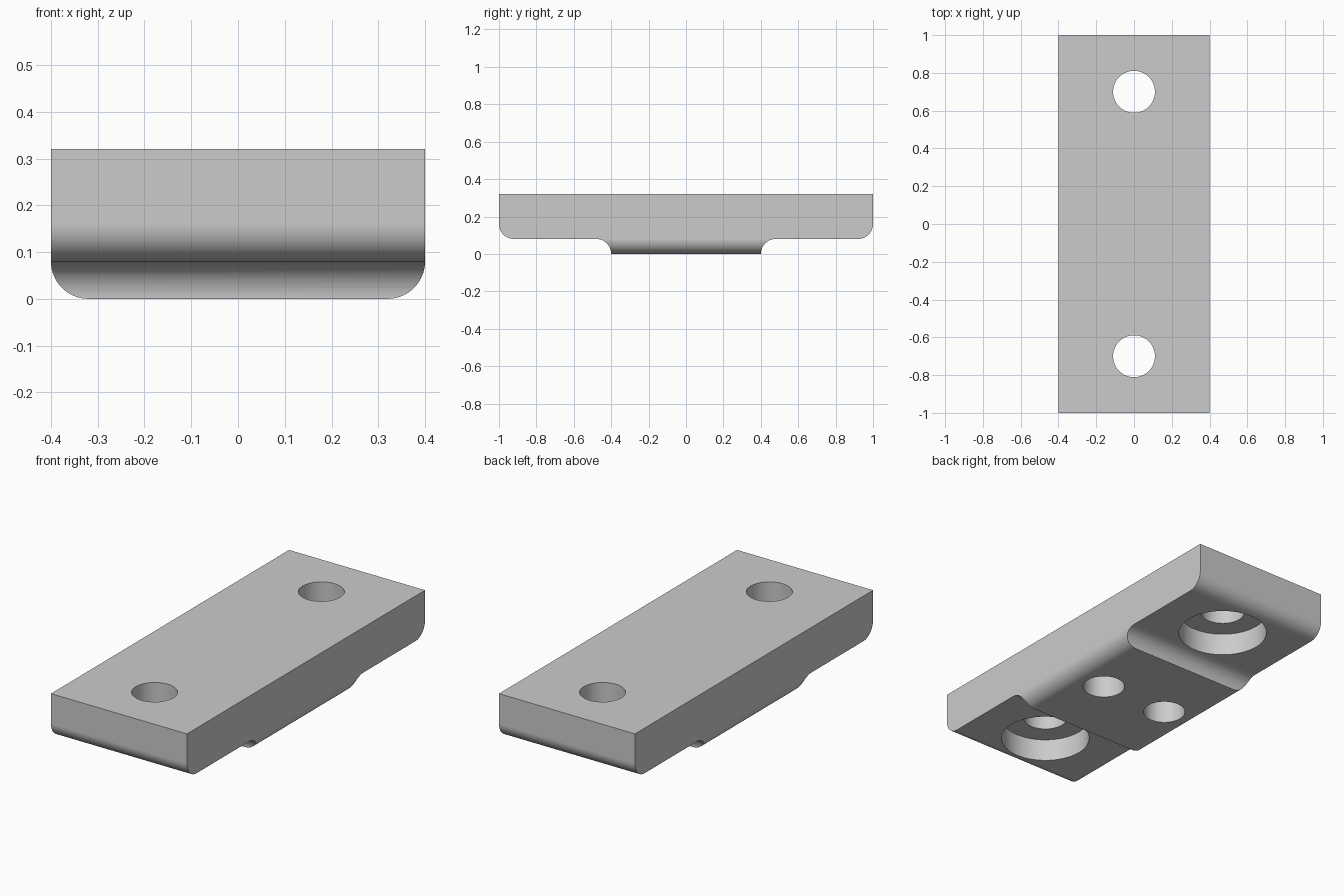
import bpy
import math
from mathutils import Vector

if "Cube" in bpy.data.objects:
    bpy.data.objects.remove(bpy.data.objects["Cube"])

TOP, STEP, HALF_W, HALF_L = 0.32, 0.08, 0.4, 1.0
R = 0.08          # fillet radius
PAD = 0.4         # half length of the raised pad

steel = bpy.data.materials.new("light grey metal")
steel.use_nodes = True
grey = (0.6, 0.6, 0.6, 1)
steel.diffuse_color = grey
steel.node_tree.nodes["Principled BSDF"].inputs["Base Color"].default_value = grey


def arc(cu, cz, start, end, n=16):
    """Points of a fillet, angles in degrees."""
    angles = [math.radians(start + (end - start) * i / n) for i in range(n + 1)]
    return [(cu + R * math.cos(a), cz + R * math.sin(a)) for a in angles]


def prism(name, half, place, depth):
    """Mirror a half outline, then extrude it symmetrically by depth."""
    outline = half + [(-u, z) for u, z in reversed(half)]
    n = len(outline)
    verts = [place(u, z, s * depth) for s in (-1, 1) for u, z in outline]
    faces = [tuple(range(n)), tuple(reversed(range(n, 2 * n)))]
    faces += [(i, i + n, (i + 1) % n + n, (i + 1) % n) for i in range(n)]
    mesh = bpy.data.meshes.new(name)
    mesh.from_pydata(verts, [], faces)
    obj = bpy.data.objects.new(name, mesh)
    bpy.context.collection.objects.link(obj)
    mesh.materials.append(steel)
    bpy.context.view_layer.objects.active = obj
    bpy.ops.object.select_all(action="DESELECT")
    obj.select_set(True)
    bpy.ops.object.mode_set(mode="EDIT")
    bpy.ops.mesh.select_all(action="SELECT")
    bpy.ops.mesh.normals_make_consistent(inside=False)
    bpy.ops.object.mode_set(mode="OBJECT")
    return obj


def boolean(target, cutter, operation):
    """Apply a boolean and remove the cutter."""
    bpy.context.view_layer.objects.active = target
    mod = target.modifiers.new("cut", "BOOLEAN")
    mod.operation, mod.object, mod.solver = operation, cutter, "EXACT"
    bpy.ops.object.modifier_apply(modifier=mod.name)
    bpy.data.objects.remove(cutter)


def drill(target, x, y, radius, bottom, top):
    bpy.ops.mesh.primitive_cylinder_add(
        vertices=64, radius=radius, depth=top - bottom,
        location=Vector((x, y, (top + bottom) / 2)))
    cutter = bpy.context.object
    cutter.data.materials.append(steel)
    boolean(target, cutter, "DIFFERENCE")


# Long side profile: rounded ends, stepped underside with concave fillets
side = ([(HALF_L, TOP)] + arc(HALF_L - R, STEP + R, 0, -90)
        + arc(PAD + R, 0, 90, 180))
plate = prism("mounting_plate", side, lambda u, z, d: (d, u, z), HALF_W)

# Cross profile rounds the long lower edges of the pad
cross = [(HALF_W, TOP + 0.1)] + arc(HALF_W - R, R, 0, -90)
rounding = prism("edge_rounding", cross, lambda u, z, d: (u, d, z), HALF_L + 0.1)
boolean(plate, rounding, "INTERSECT")

# Counterbored through holes near the ends, blind holes in the pad
for s in (-1, 1):
    drill(plate, 0, s * 0.7, 0.222, -0.1, 0.2)
    drill(plate, 0, s * 0.7, 0.111, -0.1, TOP + 0.1)
    drill(plate, s * 0.2, 0, 0.105, -0.1, 0.22)

# Smooth fillets and bores, sharp edges kept
bpy.ops.object.select_all(action="DESELECT")
plate.select_set(True)
bpy.context.view_layer.objects.active = plate
bpy.ops.object.shade_smooth_by_angle(angle=math.radians(30))
weighted = plate.modifiers.new("flat_face_normals", "WEIGHTED_NORMAL")
weighted.keep_sharp = True
